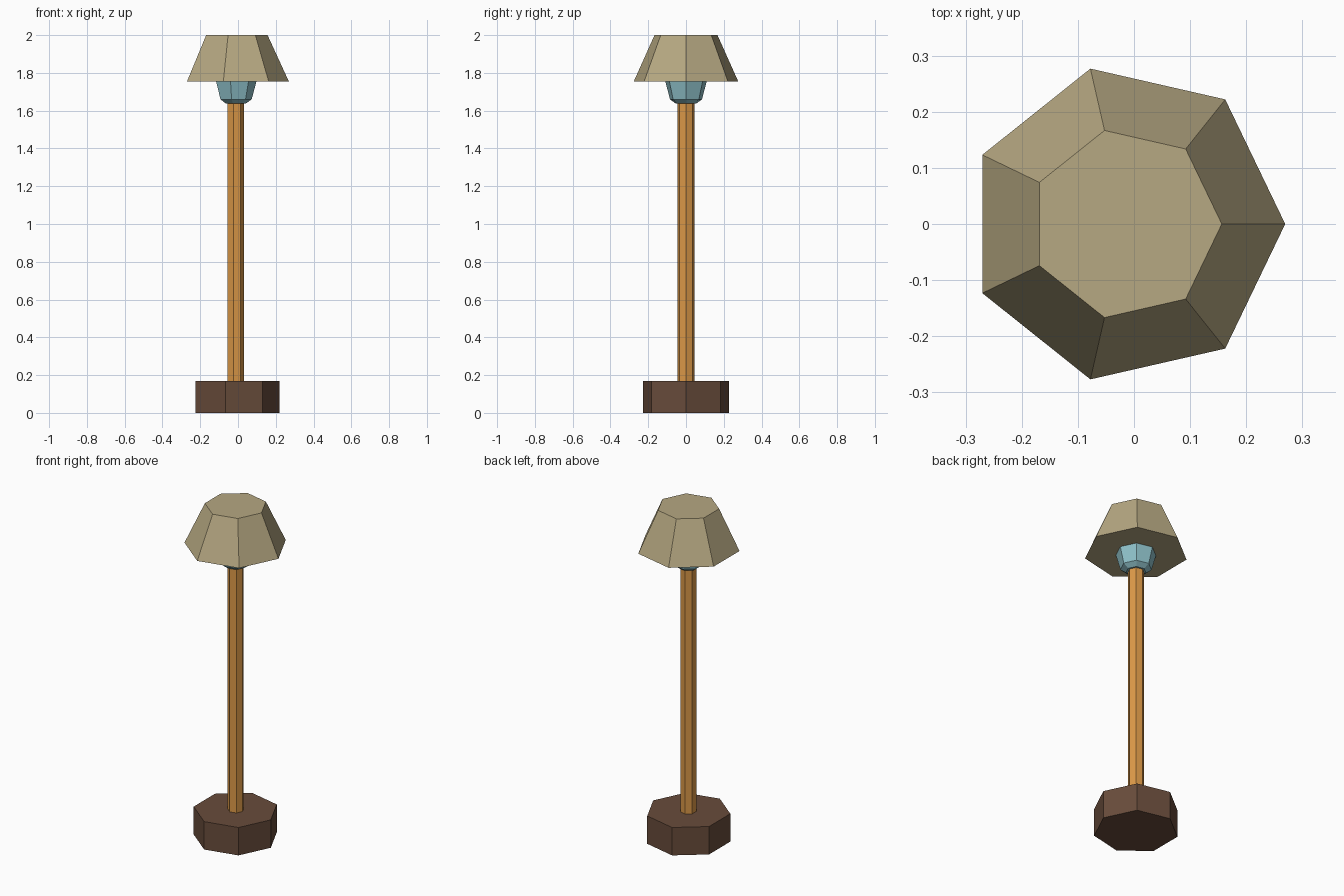
import bpy
import bmesh
from math import cos, sin, tau

SIDES = 7
CENTER_X = -0.0145

cube = bpy.data.objects.get("Cube")
if cube:
    bpy.data.objects.remove(cube, do_unlink=True)


def make_material(name, rgb):
    """Flat material from 8-bit sRGB values, stored as linear."""
    color = tuple((c / 255 / 1.055 + 0.0521) ** 2.4 for c in rgb) + (1.0,)
    mat = bpy.data.materials.new(name)
    mat.use_nodes = True
    mat.diffuse_color = color
    bsdf = next(n for n in mat.node_tree.nodes if n.type == "BSDF_PRINCIPLED")
    bsdf.inputs["Base Color"].default_value = color
    return mat


def lathe(name, profile, mat):
    """Closed seven-sided solid from (radius, height) pairs, bottom to top."""
    bm = bmesh.new()
    rings = [[bm.verts.new((CENTER_X + r * cos(tau * i / SIDES),
                            r * sin(tau * i / SIDES), z))
              for i in range(SIDES)] for r, z in profile]
    for low, high in zip(rings, rings[1:]):
        for i in range(SIDES):
            j = (i + 1) % SIDES
            bm.faces.new((low[i], low[j], high[j], high[i]))
    bm.faces.new(rings[0][::-1])
    bm.faces.new(rings[-1])
    mesh = bpy.data.meshes.new(name)
    bm.to_mesh(mesh)
    bm.free()
    mesh.materials.append(mat)
    obj = bpy.data.objects.new(name, mesh)
    bpy.context.collection.objects.link(obj)
    return obj


dark_wood = make_material("dark wood", (104, 76, 59))
light_wood = make_material("light wood", (220, 153, 72))
glass = make_material("pale blue glass", (143, 193, 201))
fabric = make_material("beige fabric", (182, 168, 130))

# Foot and pole
lathe("base", [(0.233, 0), (0.233, 0.168)], dark_wood)
lathe("pole", [(0.045, 0.168), (0.045, 1.64)], light_wood)

# Bulb, tapering down to the pole
lathe("bulb", [(0.056, 1.638), (0.087, 1.66), (0.112, 1.754)], glass)

# Tapered shade with closed top and underside
lathe("shade", [(0.284, 1.754), (0.171, 2.0)], fabric)
